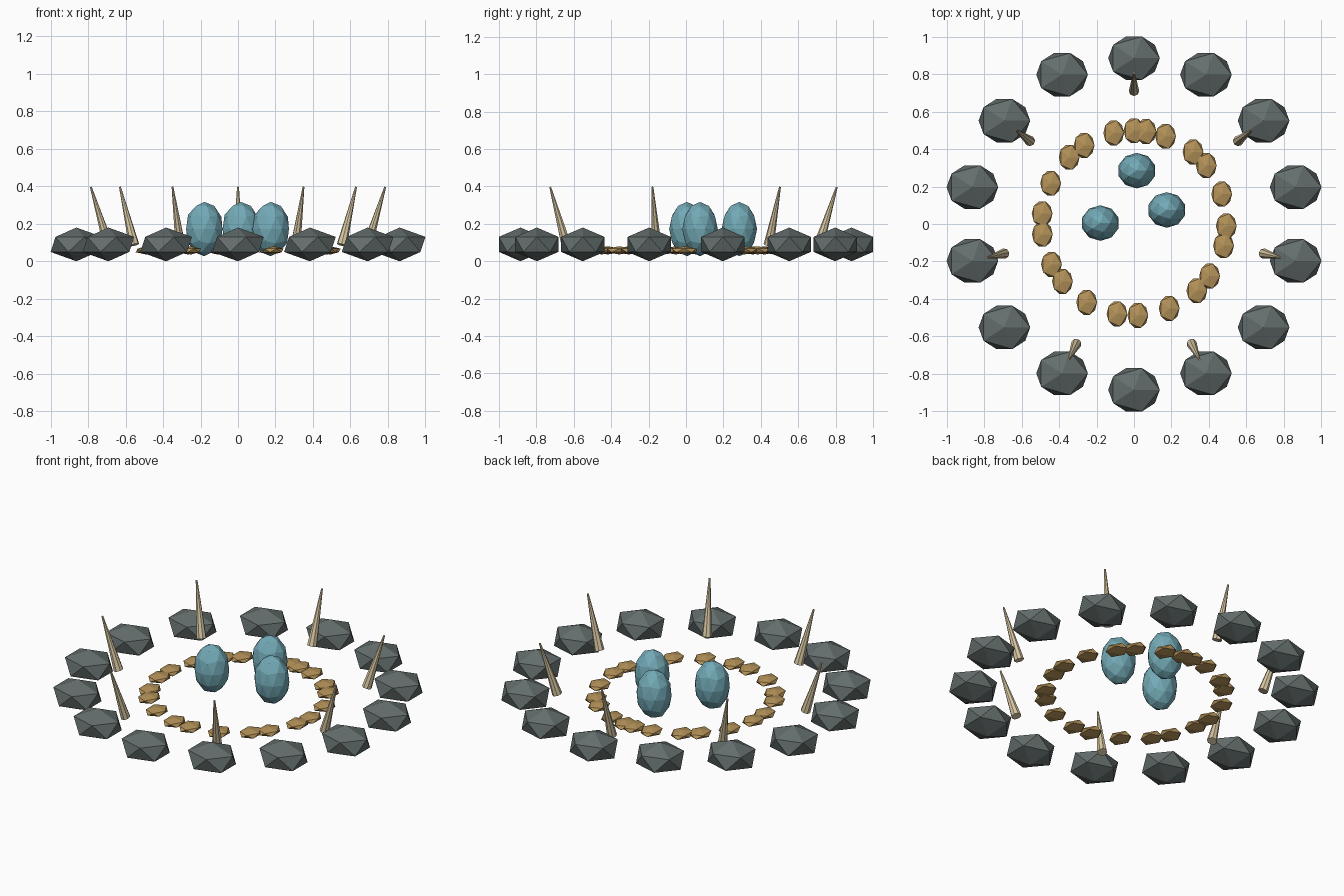
import bpy
from math import sin, cos, radians, pi
from mathutils import Vector

if "Cube" in bpy.data.objects:
    bpy.data.objects.remove(bpy.data.objects["Cube"])


def material(name, rgb):
    m = bpy.data.materials.new(name)
    m.diffuse_color = (*rgb, 1)
    m.use_nodes = True
    m.node_tree.nodes["Principled BSDF"].inputs["Base Color"].default_value = m.diffuse_color
    return m


stone_mat = material("slate", (0.125, 0.155, 0.15))
pebble_mat = material("ochre", (0.46, 0.29, 0.10))
egg_mat = material("blue_shell", (0.17, 0.40, 0.47))
spike_mat = material("bone", (0.70, 0.58, 0.37))


def finish(name, mat):
    ob = bpy.context.object
    ob.name = name
    ob.data.materials.append(mat)
    return ob


def rock(name, loc, scale, detail, mat):
    bpy.ops.mesh.primitive_ico_sphere_add(subdivisions=detail, radius=1, location=loc)
    ob = finish(name, mat)
    ob.scale = scale


def polar(r, a, z):
    # angle measured clockwise from the back (+y)
    return Vector((r * sin(a), r * cos(a), z))


# outer ring of large stones
for i in range(14):
    rock(f"ring_stone_{i}", polar(0.885, i * 2 * pi / 14, 0.09),
         (0.154, 0.136, 0.09), 1, stone_mat)

# inner ring of unevenly spaced pebbles
angles = [0, 7.5, 20, 39.7, 51.5, 71.7, 91.8, 104.2, 125, 137.1, 157.6,
          177.6, 190.6, 210.8, 230.8, 243.4, 263, 275.8, 295.5, 315.4, 327.3, 347.3]
for i, a in enumerate(angles):
    rock(f"pebble_{i}", polar(0.493, radians(a), 0.058) + Vector((0, 0.005, 0)),
         (0.062, 0.078, 0.022), 1, pebble_mat)

# eggs in the middle
for i, (x, y) in enumerate([(0.015, 0.285), (0.175, 0.075), (-0.18, 0.005)]):
    rock(f"egg_{i}", (x, y, 0.172), (0.102, 0.095, 0.145), 2, egg_mat)

# spikes leaning outward
for i in range(7):
    a = i * 2 * pi / 7
    base, tip = polar(0.71, a, 0.087), polar(0.806, a, 0.397)
    d = tip - base
    bpy.ops.mesh.primitive_cone_add(vertices=8, radius1=0.028, radius2=0.005,
                                    depth=d.length, location=(base + tip) / 2,
                                    rotation=d.to_track_quat('Z', 'Y').to_euler())
    finish(f"spike_{i}", spike_mat)
